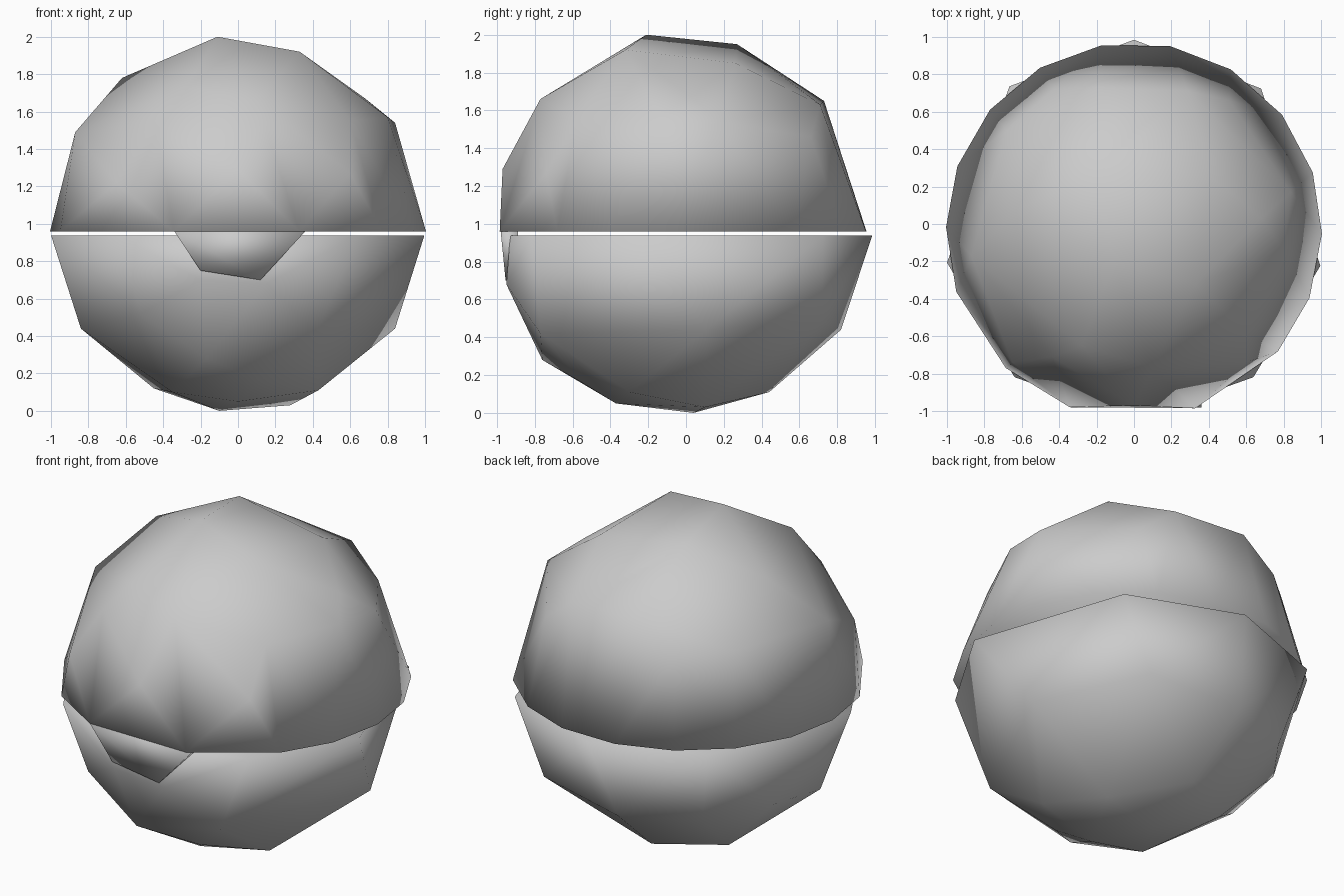
import bpy, bmesh
from math import radians, cos, sin

if "Cube" in bpy.data.objects:
    bpy.data.objects.remove(bpy.data.objects["Cube"], do_unlink=True)

grey = bpy.data.materials.new("light grey")
grey.use_nodes = True
colour = (0.6, 0.6, 0.6, 1)
grey.diffuse_color = colour
grey.node_tree.nodes["Principled BSDF"].inputs["Base Color"].default_value = colour


def rim(z, radius, angles, shift):
    """Points around a level rim at the given angles."""
    return [(radius * cos(radians(a)), radius * sin(radians(a)) + shift, z)
            for a in angles]


def add_hull(bm, points):
    """Add the faceted convex solid around the points."""
    verts = [bm.verts.new(p) for p in points]
    result = bmesh.ops.convex_hull(bm, input=verts, use_existing_faces=False)
    loose = [v for v in result["geom_interior"] + result["geom_unused"]
             if isinstance(v, bmesh.types.BMVert) and v.is_valid]
    bmesh.ops.delete(bm, geom=list(set(loose)), context='VERTS')


def make_part(name, *solids):
    """Make one smooth-shaded object from several convex solids."""
    bm = bmesh.new()
    for points in solids:
        add_hull(bm, points)
    bmesh.ops.recalc_face_normals(bm, faces=bm.faces)
    for face in bm.faces:
        face.smooth = True
    mesh = bpy.data.meshes.new(name)
    bm.to_mesh(mesh)
    bm.free()
    mesh.materials.append(grey)
    obj = bpy.data.objects.new(name, mesh)
    bpy.context.collection.objects.link(obj)
    return obj


# Upper half: flat rim with an irregular faceted dome
upper_rim = rim(0.96, 1.005, [100, 79, 59, 38, 18, -1, -21, -40, -71, -110,
                              227, 199, 179, 160, 140, 120], -0.035)
dome_front = [(0, -0.97, 1.29), (0.6, -0.74, 1.27), (-0.65, -0.74, 1.22),
              (0.1, -0.77, 1.66), (0.6, -0.58, 1.55), (-0.44, -0.71, 1.54),
              (-0.28, -0.65, 1.73), (0.33, -0.32, 1.92), (-0.11, -0.21, 2)]
dome_sides = [(-0.87, -0.17, 1.49), (-0.62, 0.08, 1.78),
              (0.84, 0.17, 1.54), (0.8, -0.14, 1.57), (0.68, 0.03, 1.67)]
dome_back = [(-0.18, 0.27, 1.95), (0.41, 0.26, 1.85), (0, 0.5, 1.79),
             (0.29, 0.71, 1.63), (-0.2, 0.73, 1.65), (0.51, 0.66, 1.46),
             (-0.43, 0.72, 1.48), (-0.68, 0.5, 1.5)]

# Front tab hanging from the upper rim over the lower half
tab_outline = [(-0.34, 0.96), (0.36, 0.96), (0.33, 0.93),
               (0.12, 0.7), (-0.2, 0.75), (-0.3, 0.95)]
tab = [(x, -0.89 - depth - 0.1 * (z - 0.96), z)
       for x, z in tab_outline for depth in (0, 0.09)]

# Lower half: flat top with an irregular faceted bowl
lower_rim = rim(0.938, 1.015, [90, 48, -11, -51, 231, 190, 131], -0.03)
bowl_front = [(0.33, -0.93, 0.938), (-0.33, -0.93, 0.938),
              (0.15, -0.95, 0.68), (-0.2, -0.94, 0.7), (-0.17, -0.76, 0.28),
              (0.42, -0.77, 0.42), (-0.52, -0.74, 0.52), (0.12, -0.55, 0.16),
              (0, -0.37, 0.05), (0.43, -0.3, 0.11), (-0.35, -0.34, 0.1)]
bowl_sides = [(0.84, 0.11, 0.44), (-0.84, -0.13, 0.44), (-0.8, 0.28, 0.49),
              (0.28, 0.1, 0.03), (-0.45, 0.22, 0.12), (-0.1, 0.04, 0)]
bowl_back = [(0.48, 0.72, 0.49), (-0.1, 0.82, 0.44), (-0.55, 0.62, 0.45),
             (-0.07, 0.44, 0.11)]

make_part("upper_shell", upper_rim + dome_front + dome_sides + dome_back, tab)
make_part("lower_shell", lower_rim + bowl_front + bowl_sides + bowl_back)
